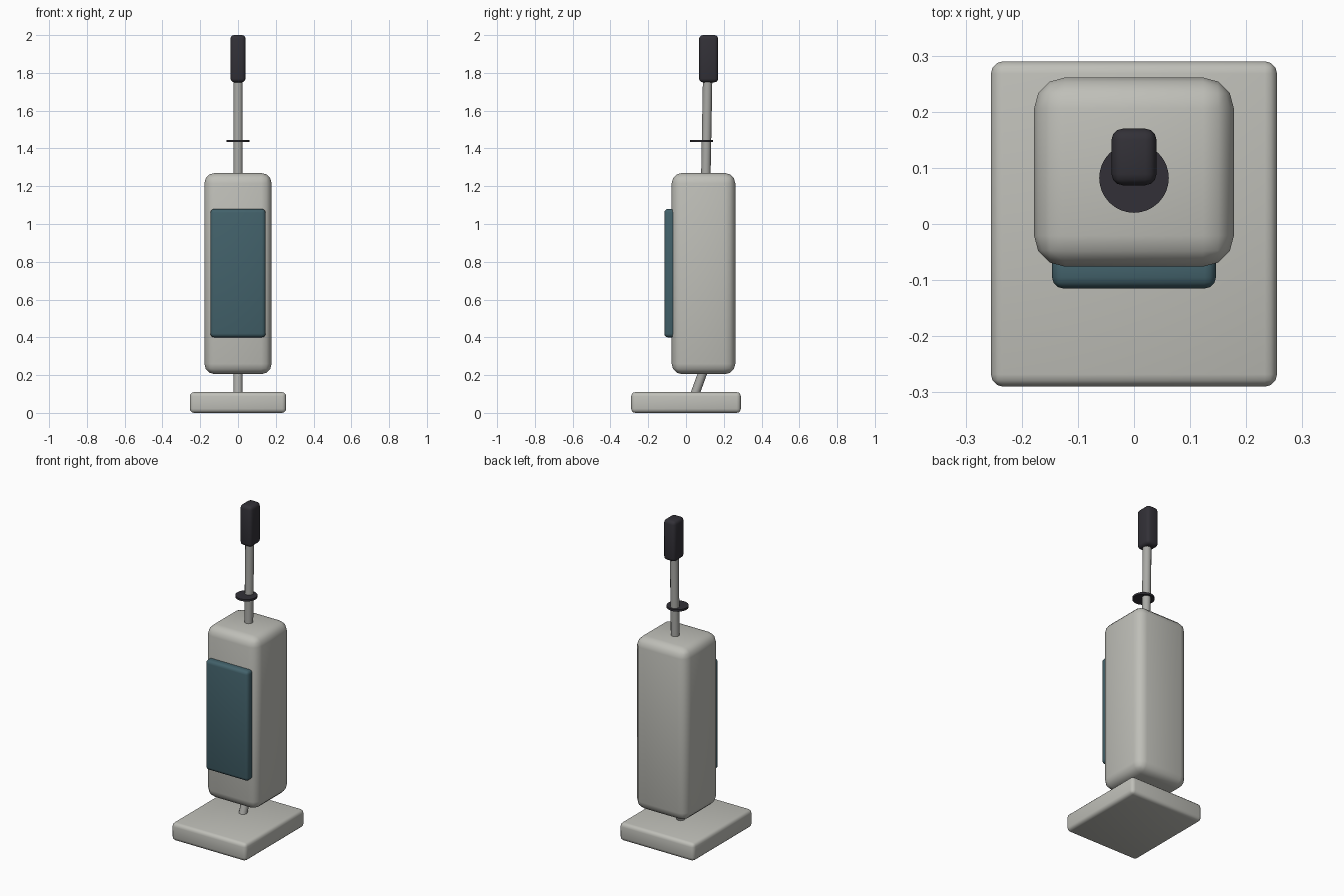
import bpy
import bmesh
from mathutils import Vector

if "Cube" in bpy.data.objects:
    bpy.data.objects.remove(bpy.data.objects["Cube"])


def material(name, rgb):
    m = bpy.data.materials.new(name)
    m.diffuse_color = (*rgb, 1)
    m.use_nodes = True
    m.node_tree.nodes["Principled BSDF"].inputs["Base Color"].default_value = m.diffuse_color
    return m


GREY = material("warm grey", (0.52, 0.52, 0.48))
TEAL = material("dark teal", (0.055, 0.12, 0.145))
BLACK = material("charcoal", (0.032, 0.03, 0.038))
METAL = material("metal grey", (0.40, 0.40, 0.38))


def finish(name, bm, mat):
    me = bpy.data.meshes.new(name)
    bm.to_mesh(me)
    bm.free()
    ob = bpy.data.objects.new(name, me)
    bpy.context.collection.objects.link(ob)
    me.materials.append(mat)
    return ob


def smooth(ob):
    bpy.ops.object.select_all(action='DESELECT')
    bpy.context.view_layer.objects.active = ob
    ob.select_set(True)
    bpy.ops.object.shade_smooth_by_angle(angle=0.6)


def rounded_box(name, lo, hi, bevel, mat):
    lo, hi = Vector(lo), Vector(hi)
    bm = bmesh.new()
    bmesh.ops.create_cube(bm, size=1)
    for v in bm.verts:
        v.co = (lo + hi) / 2 + v.co * (hi - lo)
    bmesh.ops.bevel(bm, geom=bm.edges[:], offset=bevel, segments=3,
                    profile=0.5, affect='EDGES')
    smooth(finish(name, bm, mat))


def rod(name, a, b, radius, sides, mat):
    a, b = Vector(a), Vector(b)
    bm = bmesh.new()
    bmesh.ops.create_cone(bm, cap_ends=True, segments=sides,
                          radius1=radius, radius2=radius, depth=(b - a).length)
    ob = finish(name, bm, mat)
    ob.location = (a + b) / 2
    ob.rotation_euler = (b - a).to_track_quat('Z', 'Y').to_euler()
    smooth(ob)


# Floor head, upright body and front panel
rounded_box("floor_head", (-0.255, -0.29, 0), (0.255, 0.29, 0.11), 0.022, GREY)
rounded_box("body", (-0.178, -0.076, 0.205), (0.178, 0.261, 1.27), 0.055, GREY)
rounded_box("front_panel", (-0.146, -0.115, 0.40), (0.146, -0.05, 1.08), 0.02, TEAL)

# Slanted neck below the body, nearly upright pole above it
rod("neck", (0, 0.04, 0.08), (0, 0.113, 0.28), 0.024, 12, METAL)
rod("pole", (0, 0.104, 1.20), (0, 0.115, 1.80), 0.025, 12, METAL)

# Cord disc and hand grip
rod("cord_disc", (0, 0.082, 1.434), (0, 0.082, 1.446), 0.062, 32, BLACK)
rounded_box("grip", (-0.04, 0.069, 1.75), (0.04, 0.17, 2.0), 0.02, BLACK)
